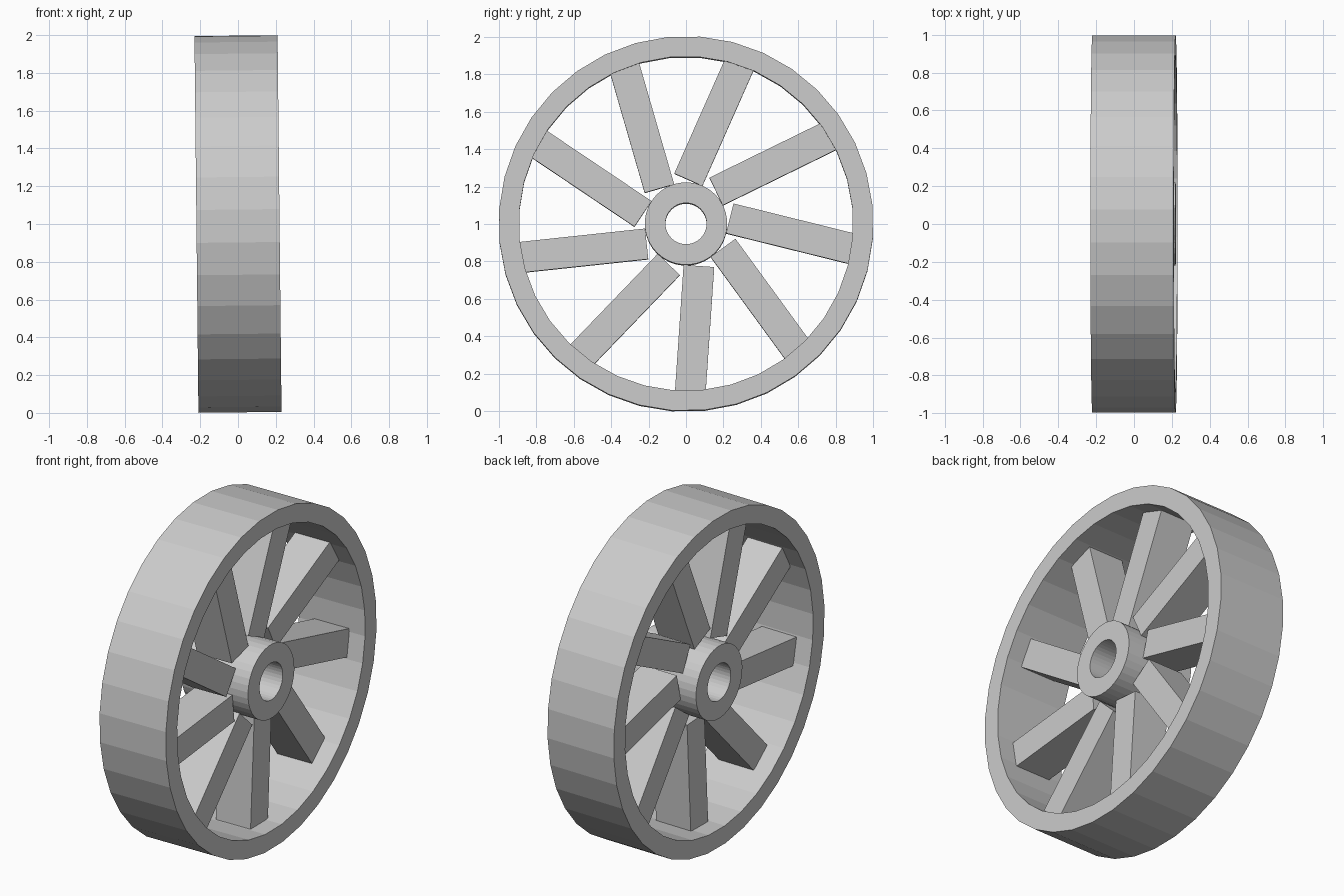
import bpy
import bmesh
from math import radians, cos, sin, tau
from mathutils import Matrix, Vector

cube = bpy.data.objects.get("Cube")
if cube:
    bpy.data.objects.remove(cube, do_unlink=True)

# Single plain grey
grey = bpy.data.materials.new("plain grey")
grey.use_nodes = True
colour = (0.6, 0.6, 0.6, 1)
grey.diffuse_color = colour
grey.node_tree.nodes["Principled BSDF"].inputs["Base Color"].default_value = colour

SEGMENTS = 36
HALF_WIDTH = 0.22
# The wheel stands on the ground, leaning very slightly
PLACE = Matrix.Translation((0, 0, 1)) @ Matrix.Rotation(-0.0105, 4, 'Y')


def add_object(name, bm):
    bmesh.ops.recalc_face_normals(bm, faces=bm.faces)
    mesh = bpy.data.meshes.new(name)
    bm.to_mesh(mesh)
    bm.free()
    mesh.materials.append(grey)
    obj = bpy.data.objects.new(name, mesh)
    obj.matrix_world = PLACE
    bpy.context.collection.objects.link(obj)
    return obj


def ring(name, inner, outer):
    """Flat-sided tube along x, made by sweeping a rectangle round the axle."""
    bm = bmesh.new()
    corners = [(-HALF_WIDTH, inner), (HALF_WIDTH, inner),
               (HALF_WIDTH, outer), (-HALF_WIDTH, outer)]
    loops = []
    for i in range(SEGMENTS):
        a = radians(5.6) + tau * i / SEGMENTS
        loops.append([bm.verts.new((x, r * cos(a), r * sin(a))) for x, r in corners])
    for i, here in enumerate(loops):
        after = loops[(i + 1) % SEGMENTS]
        for j in range(4):
            k = (j + 1) % 4
            bm.faces.new((here[j], here[k], after[k], after[j]))
    return add_object(name, bm)


def spoke(name, angle):
    """Rectangular bar set to one side of the radius, with its end in the rim."""
    start, end, width, depth, offset = 0.22, 0.92, 0.164, 0.23, 0.084
    bm = bmesh.new()
    bmesh.ops.create_cube(bm, size=1)
    bmesh.ops.scale(bm, vec=Vector((depth, end - start, width)), verts=bm.verts)
    bmesh.ops.translate(bm, vec=Vector((0, (start + end) / 2, offset)), verts=bm.verts)
    bmesh.ops.rotate(bm, cent=Vector(), matrix=Matrix.Rotation(angle, 3, 'X'), verts=bm.verts)
    return add_object(name, bm)


# Rim and hub
ring("rim", 0.892, 1.0)
ring("hub", 0.11, 0.22)

# Nine offset spokes
for n in range(9):
    spoke(f"spoke_{n + 1}", radians(26.1 + 40 * n))
